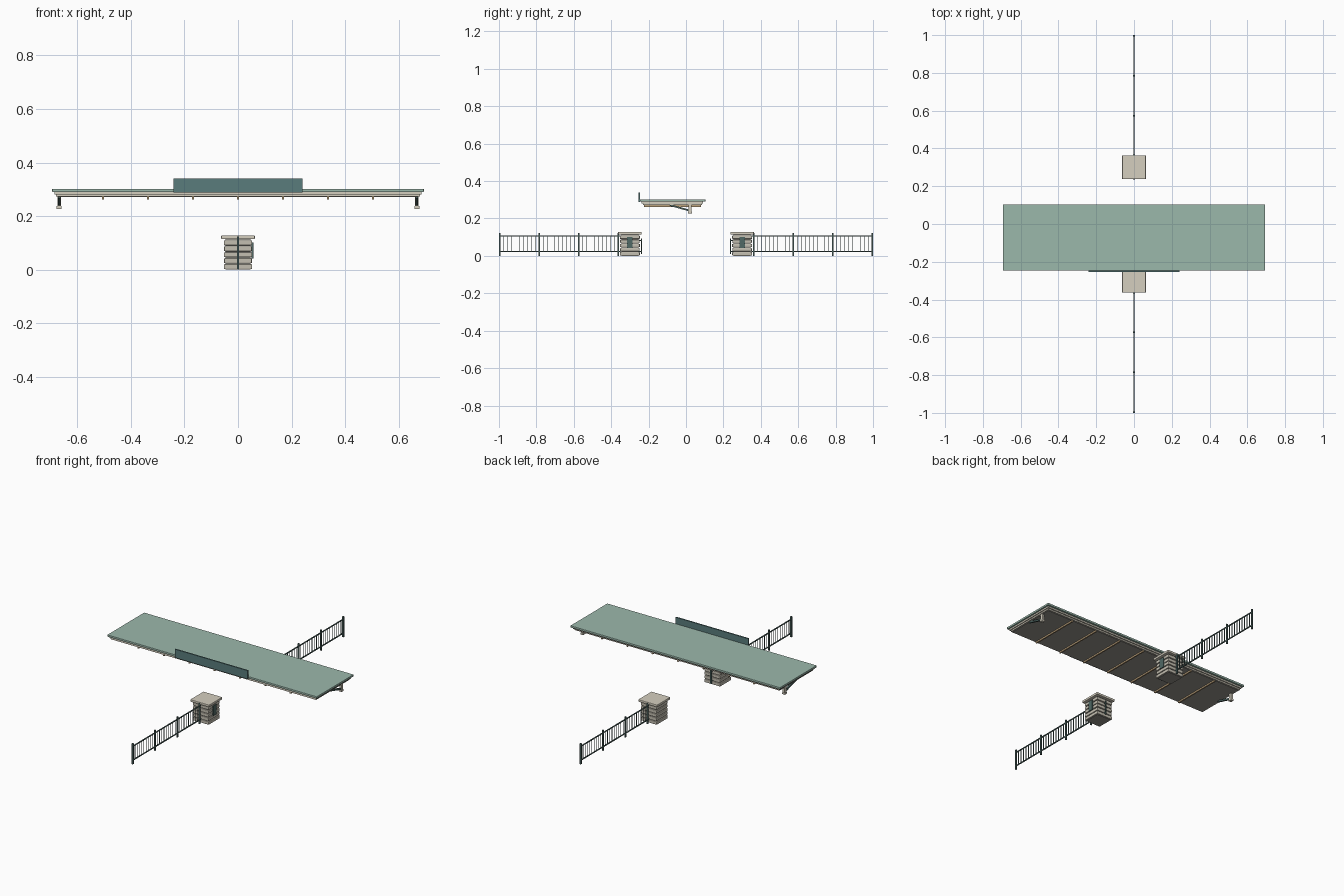
import bpy, math

if "Cube" in bpy.data.objects:
    bpy.data.objects.remove(bpy.data.objects["Cube"])


def material(name, rgb):
    m = bpy.data.materials.new(name)
    m.diffuse_color = (*rgb, 1)
    m.use_nodes = True
    m.node_tree.nodes["Principled BSDF"].inputs["Base Color"].default_value = m.diffuse_color
    return m


ROOF = material("roof_green", (0.33, 0.48, 0.41))
SIGN = material("sign_teal", (0.10, 0.20, 0.20))
CREAM = material("cream_trim", (0.66, 0.62, 0.52))
WOOD = material("warm_wood", (0.50, 0.36, 0.20))
STONE = material("stone", (0.55, 0.52, 0.44))
MORTAR = material("mortar", (0.28, 0.27, 0.24))
IRON = material("dark_iron", (0.08, 0.14, 0.13))
SOFFIT = material("soffit", (0.30, 0.29, 0.26))


def box(name, x, y, z, mat, bevel=0.0, tilt=0.0):
    """Box from (min, max) pairs, optionally tilted about x."""
    ranges = (x, y, z)
    bpy.ops.mesh.primitive_cube_add(size=1, location=[(a + b) / 2 for a, b in ranges])
    ob = bpy.context.object
    ob.name = name
    ob.scale = [b - a for a, b in ranges]
    bpy.ops.object.transform_apply(location=False, rotation=False, scale=True)
    ob.rotation_euler.x = tilt
    ob.data.materials.append(mat)
    if bevel:
        mod = ob.modifiers.new("edge_bevel", 'BEVEL')
        mod.width = bevel
        mod.segments = 2
    return ob


# canopy: roof sheet, fascia, soffit
box("canopy_roof", (-.694, .694), (-.246, .103), (.290, .302), ROOF, .002)
box("canopy_fascia", (-.685, .685), (-.237, .092), (.281, .290), CREAM)
box("canopy_lower_trim", (-.679, .679), (-.231, .085), (.273, .281), CREAM)
box("canopy_soffit", (-.672, .672), (-.224, .078), (.271, .273), SOFFIT)

# ceiling battens
for i in range(-3, 4):
    cx = i * .168
    box("ceiling_batten", (cx - .004, cx + .004), (-.225, .079), (.262, .273), WOOD)

# blank sign board along the front edge
box("sign_board", (-.241, .241), (-.254, -.246), (.289, .340), SIGN)

# end brackets: short post, foot and sloping brace
for s in (-1, 1):
    cx = s * .668
    box("bracket_post", (cx - .007, cx + .007), (.014, .030), (.232, .273), CREAM)
    box("bracket_foot", (cx - .009, cx + .009), (.012, .032), (.227, .237), CREAM)
    length, ang = .112, -math.atan2(.029, .105)
    box("bracket_brace", (cx - .005, cx + .005),
        (-.032 - length / 2, -.032 + length / 2), (.252, .261), IRON, tilt=ang)

for s in (-1, 1):
    cy = s * .30
    # stone pillar: recessed core, stacked courses, cap
    box("pillar_core", (-.046, .046), (cy - .046, cy + .046), (0, .114), MORTAR)
    for k in range(5):
        h = .053 - .001 * (k % 2)
        z0 = .002 + k * .0222
        box("pillar_course", (-h, h), (cy - h, cy + h), (z0, z0 + .0185), STONE, .003)
    box("pillar_cap", (-.063, .063), (cy - .063, cy + .063), (.114, .128), CREAM, .003)

    # blank plaque on the right face, guide strip on the inner face
    box("pillar_plaque", (.050, .057), (cy - .015, cy + .015), (.042, .102), IRON)
    yi = s * .238
    box("inner_strip", (-.004, .004), (yi - .003, yi + .003), (.010, .094), IRON)
    for z in (.024, .082):
        box("strip_mount", (-.003, .003), sorted((s * .238, s * .256)), (z - .003, z + .003), IRON)

    # railing: posts, rails, thin balusters
    posts = [.363 + .211 * k for k in range(4)]
    for p in posts:
        box("railing_post", (-.004, .004), (s * p - .004, s * p + .004), (0, .123), IRON)
    for z in (.023, .106):
        box("railing_rail", (-.003, .003), sorted((s * .35, s * .998)), (z - .0025, z + .0025), IRON)
    for a in posts[:-1]:
        for k in range(1, 10):
            y = s * (a + k * .0211)
            box("railing_baluster", (-.0012, .0012), (y - .0012, y + .0012), (.023, .106), IRON)
